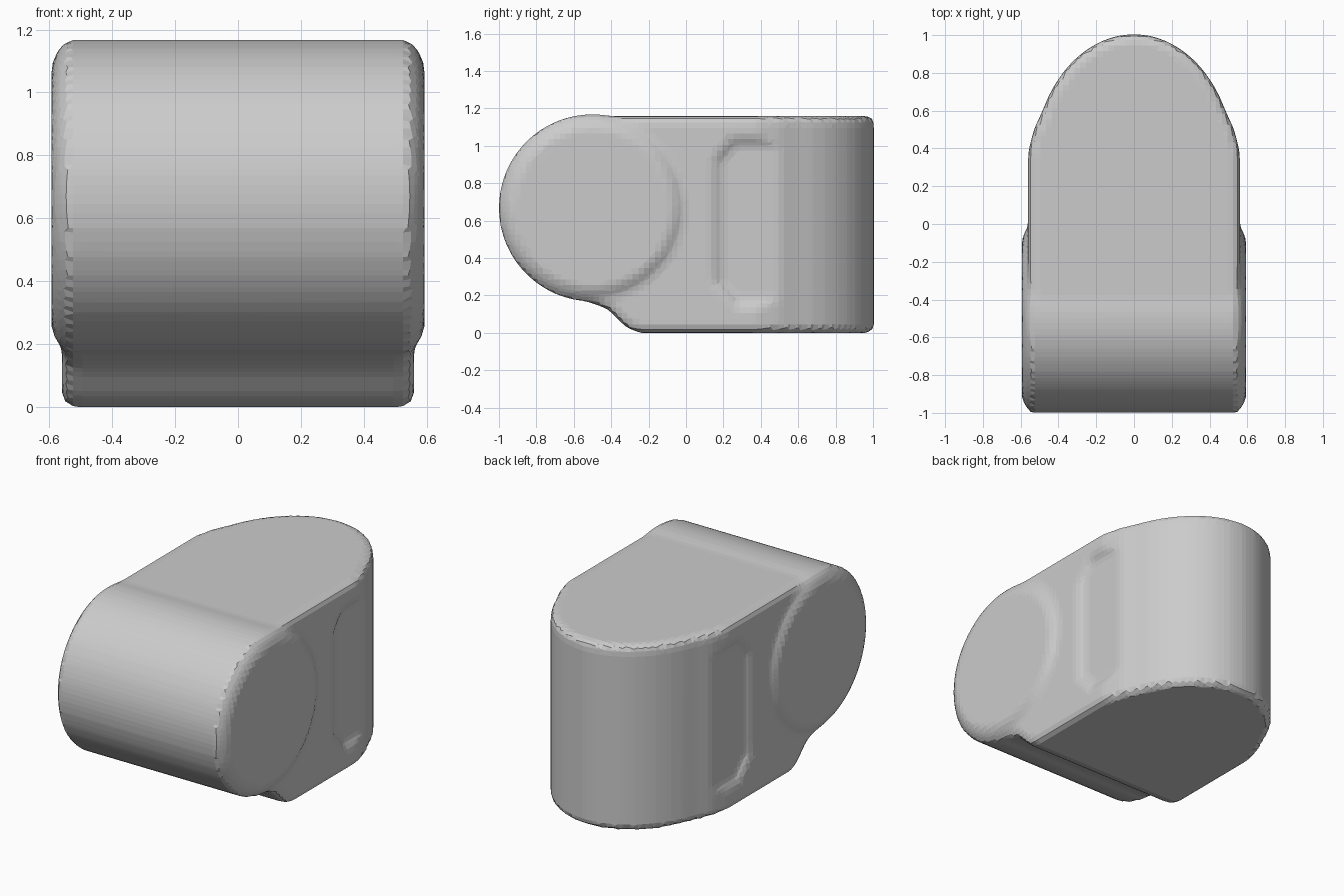
import bpy, bmesh, math

if "Cube" in bpy.data.objects:
    bpy.data.objects.remove(bpy.data.objects["Cube"])


def prism(name, pts, axis, lo, hi):
    """Extrude a 2D outline along x (points are y,z) or z (points are x,y)."""
    place = (lambda p, h: (h, p[0], p[1])) if axis == 'x' else (lambda p, h: (p[0], p[1], h))
    return loft(name, [[place(p, lo) for p in pts], [place(p, hi) for p in pts]])


def loft(name, rings):
    """Skin a series of closed rings and cap both ends."""
    bm = bmesh.new()
    vs = [[bm.verts.new(c) for c in r] for r in rings]
    n = len(rings[0])
    for a, b in zip(vs, vs[1:]):
        for i in range(n):
            j = (i + 1) % n
            bm.faces.new((a[i], a[j], b[j], b[i]))
    bm.faces.new(vs[0])
    bm.faces.new(vs[-1])
    bmesh.ops.recalc_face_normals(bm, faces=bm.faces)
    me = bpy.data.meshes.new(name)
    bm.to_mesh(me)
    bm.free()
    ob = bpy.data.objects.new(name, me)
    bpy.context.collection.objects.link(ob)
    return ob


def apply_all(ob):
    """Bake the modifier stack into the mesh."""
    dg = bpy.context.evaluated_depsgraph_get()
    me = bpy.data.meshes.new_from_object(ob.evaluated_get(dg))
    ob.modifiers.clear()
    ob.data = me


def boolean(ob, other, op):
    m = ob.modifiers.new(op, 'BOOLEAN')
    m.operation, m.object, m.solver = op, other, 'EXACT'
    apply_all(ob)
    bpy.data.objects.remove(other)


RY, RZ, R = -0.5, 0.668, 0.5   # roller axis and radius

# Side profile: rounded front, flat top, sloping underside
arc = [(RY + 0.49 * math.cos(a), RZ + 0.49 * math.sin(a))
       for a in (math.radians(90 + 10 * i) for i in range(18))]
profile = arc + [(-0.42, 0.13), (-0.32, 0.03), (-0.25, 0.0), (1.1, 0.0), (1.1, 1.16)]
body = prism("body", profile, 'x', -0.7, 0.7)

# Plan outline: straight sides and an elliptical back
half = [(0.56, -1.1), (0.56, 0.38), (0.53, 0.5)]
half += [(0.535 * math.cos(a), 0.3 + 0.705 * math.sin(a))
         for a in (math.radians(d) for d in range(25, 90, 7))]
plan = half + [(0.0, 1.005)] + [(-x, y) for x, y in reversed(half)]
boolean(body, prism("plan_cutter", plan, 'z', -0.2, 1.4), 'INTERSECT')

# Softened outer edges
bv = body.modifiers.new("edge", 'BEVEL')
bv.width, bv.segments, bv.limit_method, bv.angle_limit = 0.025, 1, 'ANGLE', math.radians(50)
apply_all(body)

# Shallow recessed panels on both sides
for s in (-1, 1):
    def ring(x, g):
        return [(s * x, y, z) for y, z in ((0.19 - g, 0.27), (0.27, 0.18 - g), (0.66, 0.18 - g),
                (0.66, 1.0 + g), (0.25, 1.0 + g), (0.19 - g, 0.92))]
    boolean(body, loft("panel_cutter", [ring(0.53, 0), ring(0.565, 0.06), ring(0.7, 0.06)]),
            'DIFFERENCE')

# Wide front roller with chamfered rims
rings = [[(x, RY + r * math.cos(t * math.pi / 32), RZ + r * math.sin(t * math.pi / 32))
          for t in range(64)]
         for x, r in ((-0.593, 0.43), (-0.55, R), (0.55, R), (0.593, 0.43))]
boolean(body, loft("roller", rings), 'UNION')

# Irregular low-poly faceting
rm = body.modifiers.new("remesh", 'REMESH')
rm.mode, rm.voxel_size = 'VOXEL', 0.03
dc = body.modifiers.new("facets", 'DECIMATE')
dc.ratio = 0.2
apply_all(body)
for p in body.data.polygons:
    p.use_smooth = False
